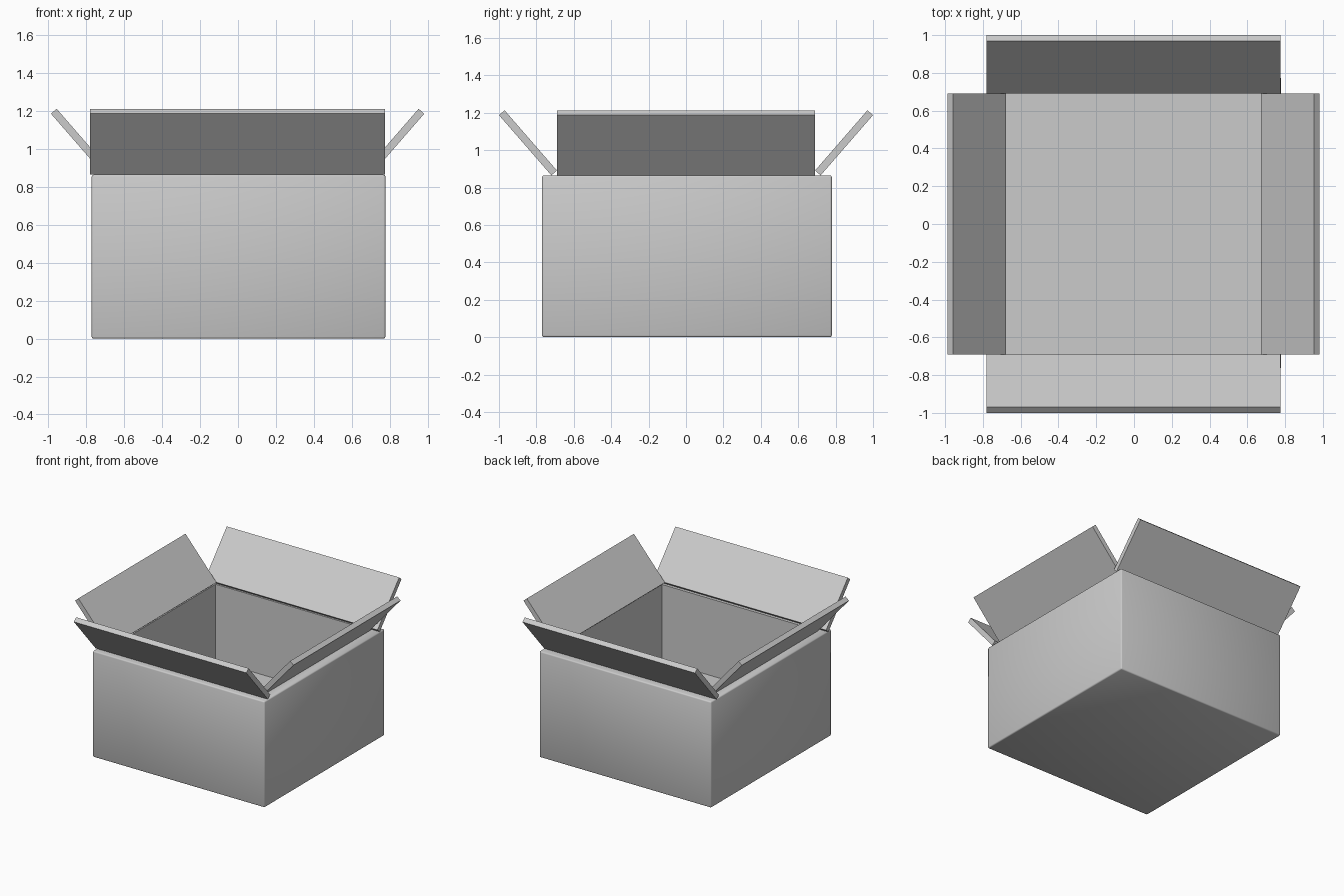
import bpy, bmesh, math
from mathutils import Matrix, Vector

cube = bpy.data.objects.get("Cube")
if cube:
    bpy.data.objects.remove(cube, do_unlink=True)

card = bpy.data.materials.new("pale grey card")
card.use_nodes = True
card.diffuse_color = (0.6, 0.6, 0.6, 1)
card.node_tree.nodes["Principled BSDF"].inputs["Base Color"].default_value = (0.6, 0.6, 0.6, 1)


def add_object(name, bm):
    bmesh.ops.recalc_face_normals(bm, faces=bm.faces)
    mesh = bpy.data.meshes.new(name)
    bm.to_mesh(mesh)
    bm.free()
    mesh.materials.append(card)
    obj = bpy.data.objects.new(name, mesh)
    bpy.context.collection.objects.link(obj)
    return obj


# Open box: a softened block with its top inset and pushed down
HALF, HEIGHT, WALL, FLOOR = 0.775, 0.865, 0.102, 0.24
bm = bmesh.new()
bmesh.ops.create_cube(bm, size=1)
bmesh.ops.scale(bm, vec=(2 * HALF, 2 * HALF, HEIGHT), verts=bm.verts)
bmesh.ops.translate(bm, vec=(0.003, 0.005, HEIGHT / 2), verts=bm.verts)
bmesh.ops.bevel(bm, geom=bm.edges[:], offset=0.01, segments=2,
                profile=0.5, affect='EDGES')
top = max(bm.faces, key=lambda f: f.calc_center_median().z + f.calc_area())
bmesh.ops.inset_region(bm, faces=[top], thickness=WALL - 0.01)
walls = bmesh.ops.extrude_face_region(bm, geom=[top])
moved = [v for v in walls["geom"] if isinstance(v, bmesh.types.BMVert)]
bmesh.ops.translate(bm, vec=(0, 0, FLOOR - HEIGHT), verts=moved)
if top.is_valid:
    bmesh.ops.delete(bm, geom=[top], context='FACES_ONLY')
box = add_object("box_body", bm)
bpy.ops.object.select_all(action='DESELECT')
box.select_set(True)
bpy.context.view_layer.objects.active = box
bpy.ops.object.shade_smooth_by_angle(angle=math.radians(50))


# Flaps: slabs leaning outward from the rim, modelled on the front then turned
def add_flap(name, turn, length, reach, shift):
    low = Vector((0, 0.28 - reach, 0.865))
    along = Vector((0, -0.28, 0.322))
    thick = Vector((0, 0.03, 0.026))
    bm = bmesh.new()
    verts = [bm.verts.new(p + Vector((-length / 2, 0, 0)))
             for p in (low, low + along, low + along + thick, low + thick)]
    side = bm.faces.new(verts)
    end = bmesh.ops.extrude_face_region(bm, geom=[side])
    bmesh.ops.translate(bm, vec=(length, 0, 0),
                        verts=[v for v in end["geom"] if isinstance(v, bmesh.types.BMVert)])
    bmesh.ops.transform(bm, matrix=Matrix.Rotation(math.radians(turn), 4, 'Z'), verts=bm.verts)
    bmesh.ops.translate(bm, vec=(shift, 0, 0), verts=bm.verts)
    add_object(name, bm)


add_flap("front_flap", 0, 1.555, 1.0, -0.003)
add_flap("back_flap", 180, 1.555, 1.0, -0.003)
add_flap("left_flap", 90, 1.38, 0.985, -0.002)
add_flap("right_flap", -90, 1.38, 0.985, -0.002)
